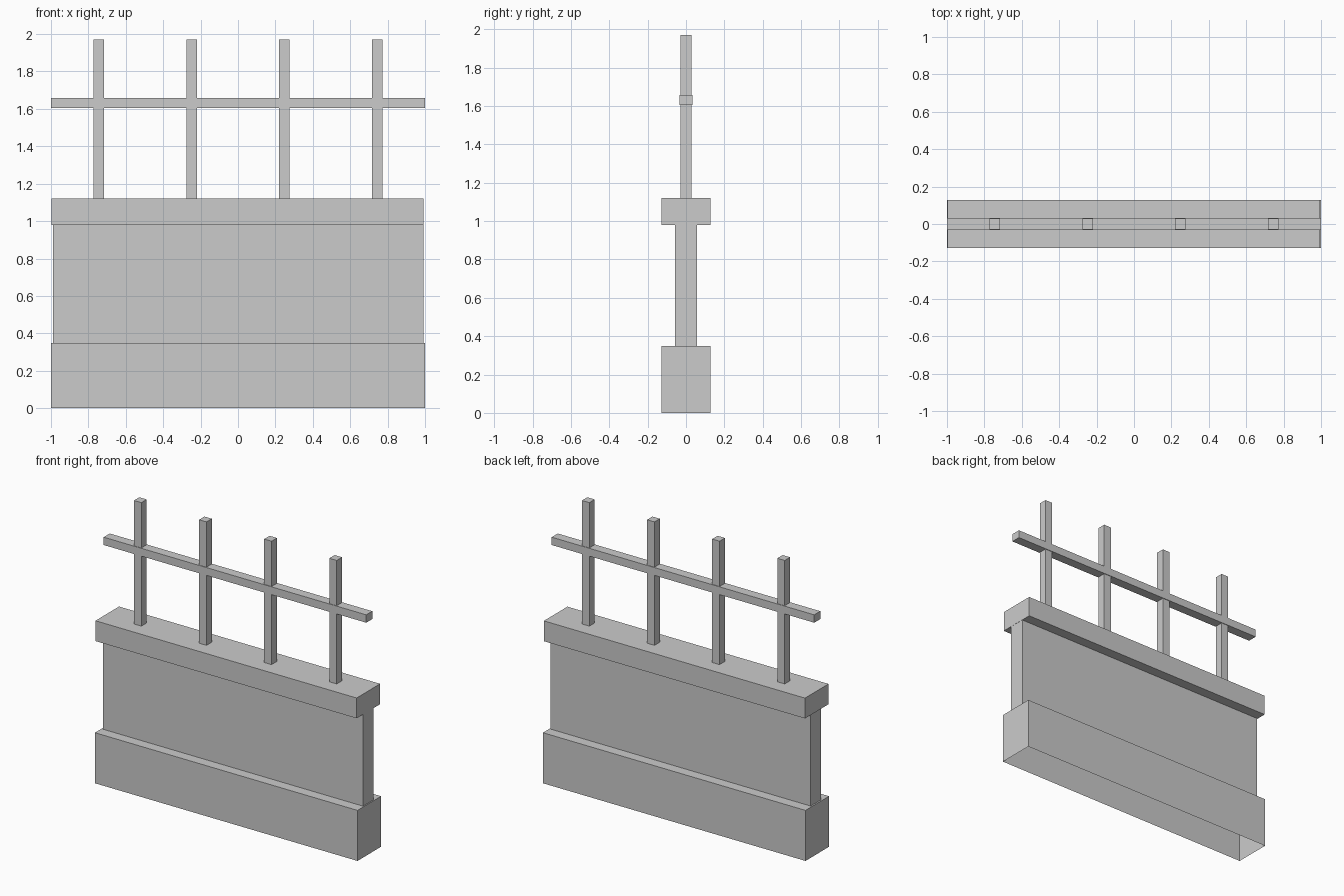
import bpy
import bmesh
from mathutils import Vector

if "Cube" in bpy.data.objects:
    bpy.data.objects.remove(bpy.data.objects["Cube"])


def box(name, lo, hi, open_bottom=False):
    """Axis-aligned box between two corners, optionally without its underside."""
    lo, hi = Vector(lo), Vector(hi)
    bm = bmesh.new()
    bmesh.ops.create_cube(bm, size=1)
    for v in bm.verts:
        v.co = (lo + hi) / 2 + v.co * (hi - lo)
    bm.normal_update()
    if open_bottom:
        under = [f for f in bm.faces if f.normal.z < -0.5]
        bmesh.ops.delete(bm, geom=under, context='FACES_ONLY')
    mesh = bpy.data.meshes.new(name)
    bm.to_mesh(mesh)
    bm.free()
    obj = bpy.data.objects.new(name, mesh)
    bpy.context.collection.objects.link(obj)
    return obj


# Masonry: wide plinth (hollow underneath), thin wall panel, overhanging coping
box("plinth", (-1, -0.128, 0), (1, 0.128, 0.348), open_bottom=True)
box("wall_panel", (-0.99, -0.057, 0.348), (0.992, 0.057, 0.98))
box("coping", (-0.996, -0.128, 0.98), (0.993, 0.128, 1.12))

# Railing: four evenly spaced posts and one horizontal rail
for i in range(4):
    x = -0.744 + i * 0.496
    box(f"post_{i + 1}", (x - 0.028, -0.029, 1.12), (x + 0.028, 0.029, 1.97))
box("rail", (-1, -0.033, 1.604), (1, 0.033, 1.658))
